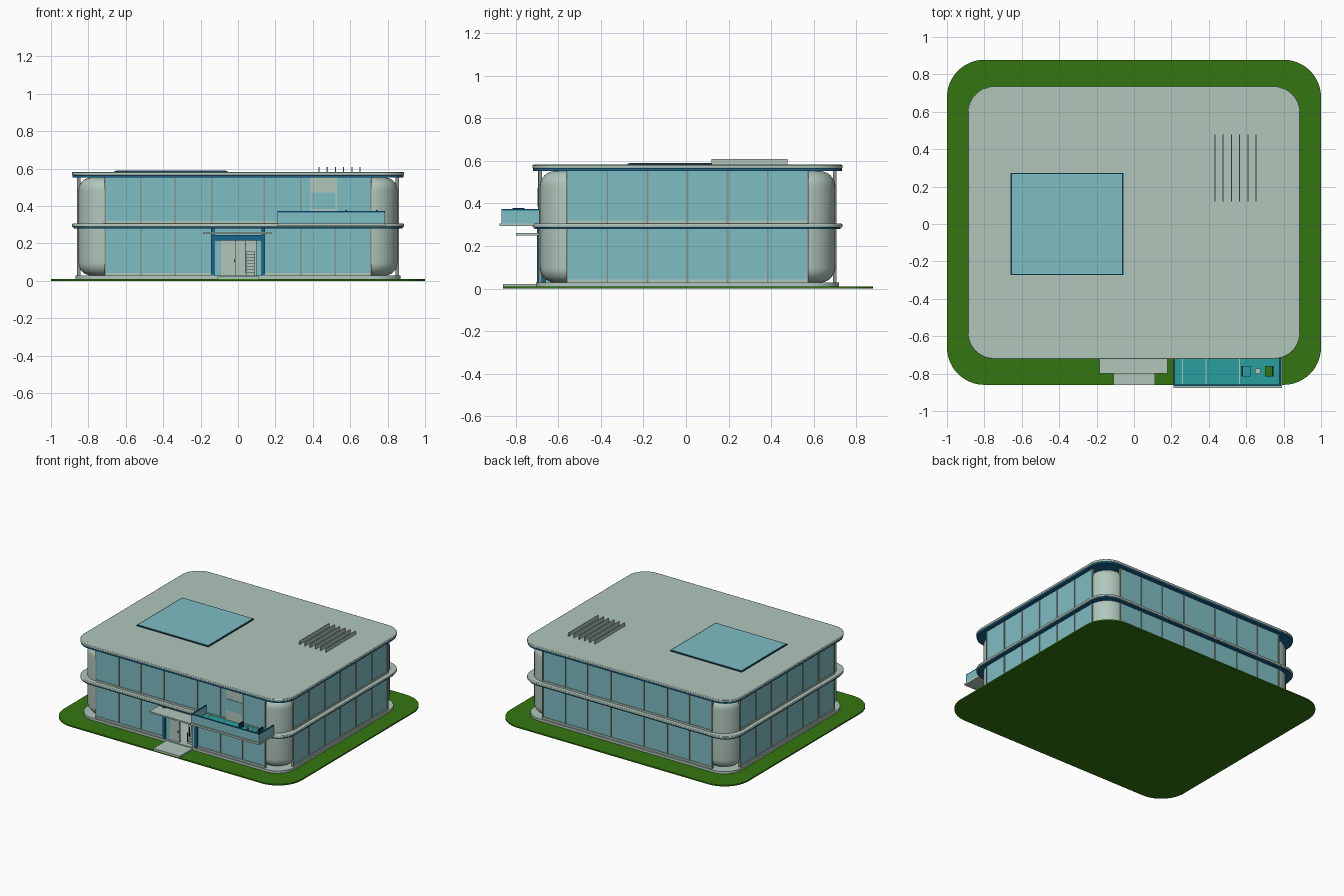
import bpy, bmesh, math
from mathutils import Matrix

if "Cube" in bpy.data.objects:
    bpy.data.objects.remove(bpy.data.objects["Cube"])


def mat(name, rgb):
    m = bpy.data.materials.new(name)
    m.diffuse_color = (*rgb, 1)
    m.use_nodes = True
    m.node_tree.nodes["Principled BSDF"].inputs["Base Color"].default_value = m.diffuse_color
    return m


CONCRETE = mat("pale_concrete", (0.44, 0.57, 0.50))
GLASS = mat("window_glass", (0.21, 0.51, 0.55))
GRASS = mat("grass_green", (0.034, 0.18, 0.005))
BLUE = mat("trim_blue", (0.008, 0.13, 0.28))
NAVY = mat("dark_frame", (0.005, 0.04, 0.075))
TEAL = mat("balcony_teal", (0.023, 0.35, 0.35))
GREY = mat("mullion_grey", (0.25, 0.30, 0.27))

CY = 0.007               # centre of the building in depth
HX, HY = 0.855, 0.695    # half sizes to the glass faces
GX, GY = 0.71, 0.565     # half sizes of the glazed stretches


def finish(name, bm, m, smooth=False):
    bmesh.ops.recalc_face_normals(bm, faces=bm.faces)
    me = bpy.data.meshes.new(name)
    bm.to_mesh(me)
    bm.free()
    me.materials.append(m)
    ob = bpy.data.objects.new(name, me)
    bpy.context.collection.objects.link(ob)
    if smooth:
        bpy.ops.object.select_all(action='DESELECT')
        ob.select_set(True)
        bpy.context.view_layer.objects.active = ob
        bpy.ops.object.shade_smooth_by_angle(angle=math.radians(35))
    return ob


def boxes(name, m, items):
    """One object from boxes given as (x0, x1, y0, y1, z0, z1)."""
    bm = bmesh.new()
    for x0, x1, y0, y1, z0, z1 in items:
        mx = (Matrix.Translation(((x0 + x1) / 2, (y0 + y1) / 2, (z0 + z1) / 2))
              @ Matrix.Diagonal((x1 - x0, y1 - y0, z1 - z0, 1)))
        bmesh.ops.create_cube(bm, size=1, matrix=mx)
    return finish(name, bm, m)


def slab(name, m, hx, hy, r, z0, z1, cy=CY, bevel=0.0):
    """Rounded rectangle plate."""
    bm = bmesh.new()
    vs = []
    for i, (sx, sy) in enumerate(((1, 1), (-1, 1), (-1, -1), (1, -1))):
        for k in range(13):
            a = math.radians(90 * i + 7.5 * k)
            vs.append(bm.verts.new((sx * (hx - r) + r * math.cos(a),
                                    cy + sy * (hy - r) + r * math.sin(a), z0)))
    f = bm.faces.new(vs)
    ext = bmesh.ops.extrude_face_region(bm, geom=[f])["geom"]
    bmesh.ops.translate(bm, vec=(0, 0, z1 - z0),
                        verts=[v for v in ext if isinstance(v, bmesh.types.BMVert)])
    ob = finish(name, bm, m, True)
    if bevel:
        b = ob.modifiers.new("edge", 'BEVEL')
        b.width, b.segments = bevel, 2
    return ob


# lawn and horizontal plates
slab("lawn", GRASS, 1.0, 0.869, 0.2, 0, 0.01, cy=0.009)
slab("plinth", CONCRETE, 0.87, 0.712, 0.14, 0.01, 0.028)
slab("floor_trim", BLUE, 0.88, 0.72, 0.135, 0.279, 0.287)
slab("floor_slab", CONCRETE, 0.888, 0.728, 0.14, 0.287, 0.305, bevel=0.004)
slab("roof_trim", BLUE, 0.884, 0.725, 0.137, 0.553, 0.564)
slab("roof_slab", CONCRETE, 0.888, 0.728, 0.14, 0.564, 0.582, bevel=0.004)

# domed round corner columns, turned from one profile
R, D = 0.14, 0.07
profile = [(0, 0.028)]
profile += [(R - D + D * math.sin(a), 0.028 + D - D * math.cos(a))
            for a in (math.radians(11.25 * k) for k in range(9))]
profile += [(r, 0.58 - z) for r, z in reversed(profile)]
for sx, side in ((-1, "left"), (1, "right")):
    for sy, end in ((-1, "front"), (1, "back")):
        bm = bmesh.new()
        vs = [bm.verts.new((r, 0, z)) for r, z in profile]
        es = [bm.edges.new(p) for p in zip(vs, vs[1:])]
        bmesh.ops.spin(bm, geom=vs + es, axis=(0, 0, 1), cent=(0, 0, 0),
                       angle=2 * math.pi, steps=40)
        bmesh.ops.remove_doubles(bm, verts=bm.verts, dist=1e-4)
        bmesh.ops.translate(bm, verts=bm.verts, vec=(sx * (HX - R - 0.002),
                                                     CY + sy * (HY - R - 0.002), 0))
        finish(f"corner_column_{end}_{side}", bm, CONCRETE, True)

# glazing, mullions and sill rails for both floors
T = 0.012
XS = [-GX, -0.52, -0.335, -0.14, 0.14, 0.335, 0.52, GX]
YS = [CY + GY * k / 3 for k in range(-3, 4)]
FRONT, BACK = CY - HY, CY + HY
for floor, z0, z1 in (("lower", 0.028, 0.28), ("upper", 0.305, 0.554)):
    panes, bars, rails = [], [], []
    for y, s in ((FRONT, -1), (BACK, 1)):
        yi = sorted((y, y - s * T))
        yo = sorted((y + s * 0.005, y - s * T))
        for a, b in zip(XS, XS[1:]):
            if s < 0 and floor == "lower" and a == -0.14:
                continue     # entrance opening
            panes.append((a, b, *yi, z0, z1))
            rails.append((a, b, *yo, z0, z0 + 0.014))
        bars += [(x - 0.004, x + 0.004, *yo, z0, z1) for x in XS]
    for s in (-1, 1):
        xi = sorted((s * HX, s * (HX - T)))
        xo = sorted((s * (HX + 0.005), s * (HX - T)))
        panes.append((*xi, YS[0], YS[-1], z0, z1))
        rails.append((*xo, YS[0], YS[-1], z0, z0 + 0.014))
        bars += [(*xo, y - 0.004, y + 0.004, z0, z1) for y in YS]
    boxes(f"{floor}_glazing", GLASS, panes)
    boxes(f"{floor}_mullions", GREY, bars)
    boxes(f"{floor}_sill_rails", CONCRETE, rails)

# entrance: portal, canopy, step, door leaf, glazing and staircase behind
boxes("entrance_portal", BLUE, [(-0.145, -0.125, FRONT - 0.012, FRONT + 0.03, 0.028, 0.28),
                                (0.125, 0.145, FRONT - 0.012, FRONT + 0.03, 0.028, 0.28),
                                (-0.125, 0.125, FRONT - 0.012, FRONT + 0.03, 0.215, 0.245)])
boxes("entrance_glazing", GLASS, [(-0.125, -0.09, FRONT, FRONT + T, 0.028, 0.215),
                                  (0.095, 0.125, FRONT, FRONT + T, 0.028, 0.215),
                                  (-0.125, 0.125, FRONT, FRONT + T, 0.245, 0.28)])
boxes("entrance_canopy", CONCRETE, [(-0.185, 0.18, -0.80, FRONT, 0.249, 0.261)])
boxes("entrance_step", CONCRETE, [(-0.11, 0.112, -0.86, -0.69, 0.01, 0.022)])
boxes("entrance_door", CONCRETE, [(-0.09, -0.012, FRONT, FRONT + T, 0.028, 0.215)])
boxes("entrance_back_wall", CONCRETE, [(-0.012, 0.095, FRONT + 0.11, FRONT + 0.12, 0.028, 0.28)])
boxes("door_handle", NAVY, [(-0.022, -0.017, FRONT - 0.008, FRONT, 0.10, 0.115)])
boxes("inner_stairs", CONCRETE, [(0.045, 0.09, FRONT + 0.02 + 0.011 * k, FRONT + 0.11,
                                  0.028 + 0.016 * k, 0.044 + 0.016 * k) for k in range(8)])
boxes("stair_rail", NAVY, [(0.04, 0.044, FRONT + 0.02 + 0.022 * k, FRONT + 0.024 + 0.022 * k,
                            0.04 + 0.034 * k, 0.11 + 0.034 * k) for k in range(4)])

# balcony: slab, coloured floor, glass balustrade, top rail, door and furniture
BX0, BX1, BF = 0.21, 0.785, -0.866
boxes("balcony_slab", CONCRETE, [(BX0, 0.79, -0.877, FRONT, 0.293, 0.307)])
boxes("balcony_floor", TEAL, [(BX0 + 0.01, BX1 - 0.008, BF + 0.006, FRONT - 0.005, 0.307, 0.311)])
boxes("balcony_floor_joints", CONCRETE, [(x - 0.003, x + 0.003, BF + 0.006, FRONT - 0.005, 0.311, 0.313)
                                         for x in (0.26, 0.385, 0.565)])
for name, m, w, z0, z1 in (("balcony_glass", GLASS, 0.006, 0.307, 0.366),
                           ("balcony_rail", BLUE, 0.009, 0.366, 0.373)):
    boxes(name, m, [(BX0, BX1, BF, BF + w, z0, z1),
                    (BX0, BX0 + w, BF + w, FRONT, z0, z1),
                    (BX1 - w, BX1, BF + w, FRONT, z0, z1)])
boxes("balcony_door", CONCRETE, [(0.385, 0.53, FRONT - 0.007, FRONT, 0.311, 0.553)])
boxes("balcony_door_pane", GLASS, [(0.393, 0.522, FRONT - 0.011, FRONT - 0.007, 0.385, 0.472)])
for name, m, x, back in (("left_chair", TEAL, 0.60, 0.58), ("right_chair", GRASS, 0.723, 0.743)):
    boxes(name, m, [(x - 0.023, x + 0.023, -0.815, -0.76, 0.325, 0.338)])
    boxes(name + "_back", NAVY, [(back - 0.004, back + 0.004, -0.815, -0.76, 0.311, 0.378)])
bm = bmesh.new()
for r, z, h in ((0.016, 0.345, 0.006), (0.004, 0.327, 0.034)):
    bmesh.ops.create_cone(bm, cap_ends=True, segments=20, radius1=r, radius2=r, depth=h,
                          matrix=Matrix.Translation((0.662, -0.787, z)))
finish("balcony_table", bm, CONCRETE, True)

# rooftop skylight and ventilation fins
boxes("skylight_frame", NAVY, [(-0.66, -0.057, -0.274, 0.274, 0.582, 0.588)])
boxes("skylight_glass", GLASS, [(-0.652, -0.065, -0.266, 0.266, 0.588, 0.590)])
boxes("roof_fins", CONCRETE, [(x - 0.003, x + 0.003, 0.12, 0.478, 0.582, 0.609)
                              for x in (0.433 + 0.044 * k for k in range(6))])
